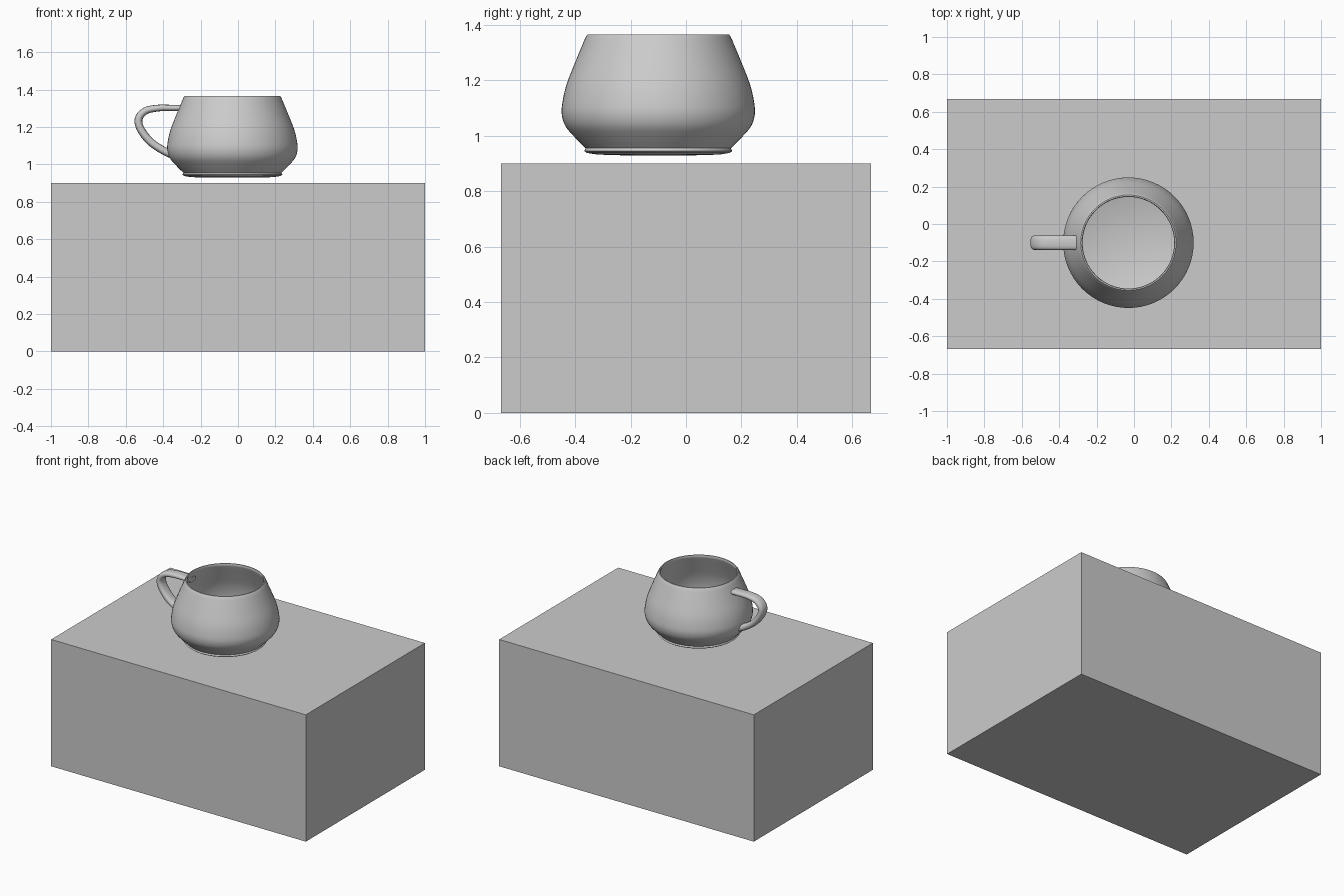
import bpy, bmesh, math
from mathutils import Vector

cube = bpy.data.objects.get("Cube")
if cube:
    bpy.data.objects.remove(cube, do_unlink=True)

CUP_X, CUP_Y = -0.03, -0.10

grey = bpy.data.materials.new("plain_grey")
grey.use_nodes = True
grey.diffuse_color = (0.6, 0.6, 0.6, 1)
grey.node_tree.nodes["Principled BSDF"].inputs["Base Color"].default_value = (0.6, 0.6, 0.6, 1)


def add_object(name, bm, smooth_angle=None):
    bmesh.ops.recalc_face_normals(bm, faces=bm.faces)
    mesh = bpy.data.meshes.new(name)
    bm.to_mesh(mesh)
    bm.free()
    mesh.materials.append(grey)
    obj = bpy.data.objects.new(name, mesh)
    bpy.context.collection.objects.link(obj)
    if smooth_angle:
        bpy.ops.object.select_all(action='DESELECT')
        obj.select_set(True)
        bpy.context.view_layer.objects.active = obj
        bpy.ops.object.shade_smooth_by_angle(angle=math.radians(smooth_angle))
    return obj


def spline(points, steps):
    """Catmull-Rom curve through the points."""
    pts = [Vector(p) for p in points]
    pts = [2 * pts[0] - pts[1]] + pts + [2 * pts[-1] - pts[-2]]
    out = []
    for a, b, c, d in zip(pts, pts[1:], pts[2:], pts[3:]):
        for i in range(steps):
            t = i / steps
            out.append(0.5 * (2 * b + (c - a) * t + (2 * a - 5 * b + 4 * c - d) * t ** 2
                              + (3 * b - a - 3 * c + d) * t ** 3))
    return out + [pts[-2]]


def bridge(bm, rings):
    for r0, r1 in zip(rings, rings[1:]):
        n = len(r0)
        for i in range(n):
            j = (i + 1) % n
            bm.faces.new((r0[i], r0[j], r1[j], r1[i]))


# Block the cup hovers over
bm = bmesh.new()
bmesh.ops.create_cube(bm, size=1)
bmesh.ops.scale(bm, vec=(2, 1.335, 0.9), verts=bm.verts)
bmesh.ops.translate(bm, vec=(0, 0, 0.45), verts=bm.verts)
add_object("block", bm)

# Cup: revolved outer belly, rim and inner wall (radius, height)
foot = [(0.12, 0.929), (0.22, 0.932), (0.258, 0.938), (0.267, 0.945), (0.262, 0.955)]
belly = spline([(0.262, 0.955), (0.3, 0.993), (0.334, 1.033), (0.348, 1.075), (0.346, 1.12),
                (0.331, 1.185), (0.3, 1.265), (0.268, 1.342)], 4)
rim = [(0.261, 1.358), (0.255, 1.366), (0.248, 1.366), (0.245, 1.36)]
inside = spline([(0.25, 1.345), (0.283, 1.265), (0.314, 1.185), (0.329, 1.12), (0.331, 1.075),
                 (0.317, 1.037), (0.285, 1.0), (0.24, 0.975)], 3)
profile = foot[:-1] + [tuple(p) for p in belly] + rim + [tuple(p) for p in inside]
SIDES = 64
bm = bmesh.new()
rings = []
for r, z in profile:
    rings.append([bm.verts.new((CUP_X + r * math.cos(math.tau * i / SIDES),
                                CUP_Y + r * math.sin(math.tau * i / SIDES), z))
                  for i in range(SIDES)])
bridge(bm, rings)
bm.faces.new(rings[0])
bm.faces.new(rings[-1])
add_object("cup", bm, 50)

# Handle: flattened rounded section swept along a loop (x, z)
path = spline([(-0.285, 1.301), (-0.35, 1.302), (-0.43, 1.301), (-0.495, 1.286), (-0.531, 1.245),
               (-0.521, 1.19), (-0.47, 1.123), (-0.40, 1.075), (-0.325, 1.04)], 5)
bm = bmesh.new()
rings = []
for k, p in enumerate(path):
    tangent = (path[min(k + 1, len(path) - 1)] - path[max(k - 1, 0)]).normalized()
    normal = Vector((-tangent.y, tangent.x))
    half = 0.015 + 0.006 * min(1, 2 * k / len(path))
    ring = []
    for i in range(20):
        c, s = math.cos(math.tau * i / 20), math.sin(math.tau * i / 20)
        wide = 0.038 * math.copysign(abs(c) ** 0.7, c)
        q = p + normal * half * math.copysign(abs(s) ** 0.8, s)
        ring.append(bm.verts.new((q.x, CUP_Y + wide, q.y)))
    rings.append(ring)
bridge(bm, rings)
bm.faces.new(rings[0])
bm.faces.new(rings[-1])
add_object("handle", bm, 60)
